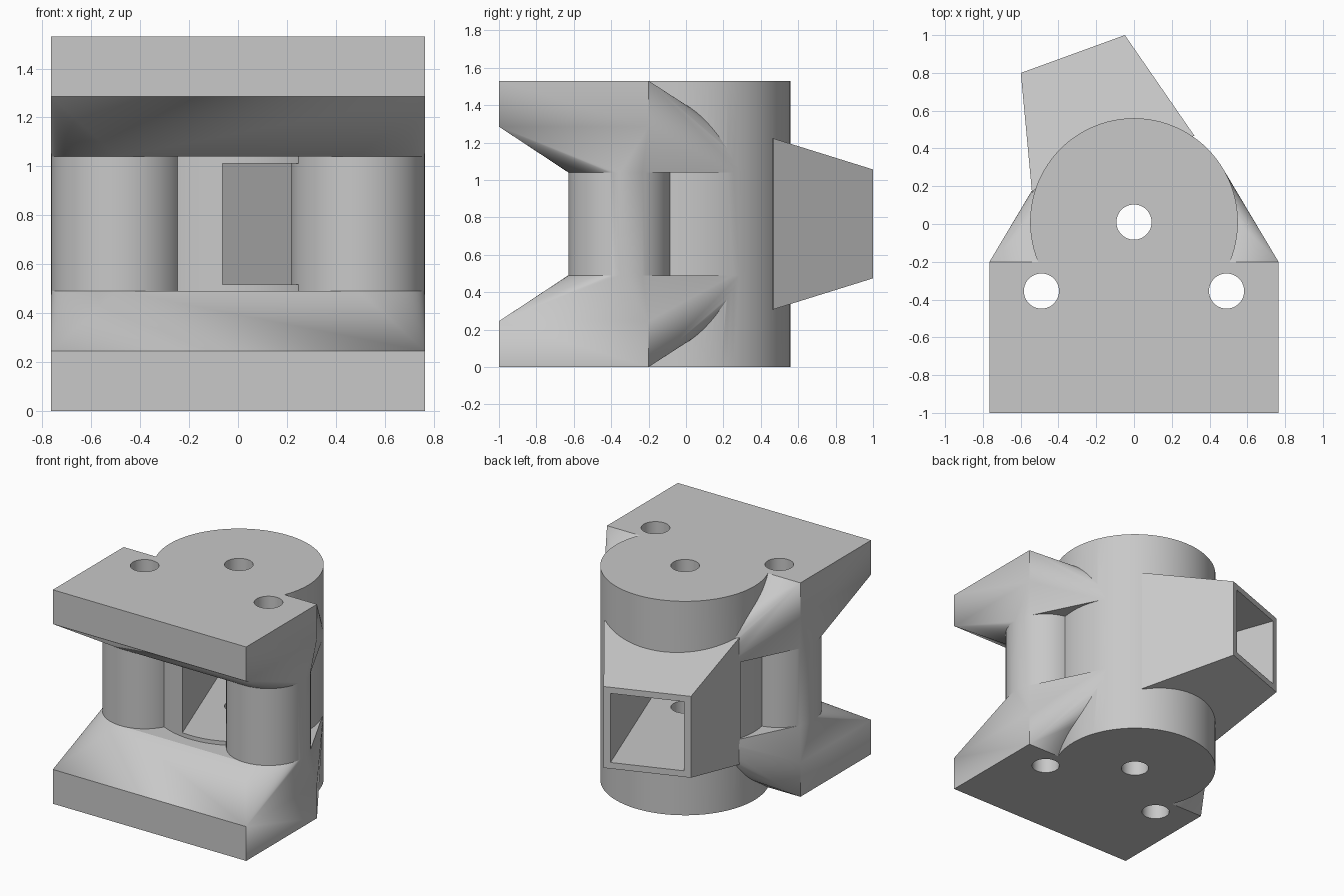
import bpy
import bmesh
from math import cos, sin, tau, radians
from mathutils import Matrix, Vector

cube = bpy.data.objects.get("Cube")
if cube:
    bpy.data.objects.remove(cube, do_unlink=True)

HEIGHT = 1.53
MID = HEIGHT / 2
AXIS_Y = 0.01                      # centre of the main barrel
BARREL_R = 0.55
PILLAR = (0.49, -0.355)
PILLAR_R = 0.274
HOLE_R = 0.093
GAP_LOW = 0.49                     # inner face of the lower flange

grey = bpy.data.materials.new("plain_grey")
grey.use_nodes = True
grey.diffuse_color = (0.58, 0.58, 0.58, 1)
grey.node_tree.nodes["Principled BSDF"].inputs["Base Color"].default_value = grey.diffuse_color


def ring(x, y, z, r, n=96):
    return [Vector((x + r * cos(tau * i / n), y + r * sin(tau * i / n), z)) for i in range(n)]


def rect(hx, y, hz):
    """Rectangle facing along y, centred on the duct axis."""
    return [Vector((sx * hx, y, sz * hz)) for sx in (-1, 1) for sz in (-1, 1)]


def hull(name, points):
    """Convex solid around the points."""
    bm = bmesh.new()
    for p in points:
        bm.verts.new(p)
    res = bmesh.ops.convex_hull(bm, input=bm.verts)
    loose = [v for v in bm.verts if not v.link_faces]
    bmesh.ops.delete(bm, geom=loose, context='VERTS')
    bmesh.ops.dissolve_limit(bm, angle_limit=radians(0.1), verts=bm.verts, edges=bm.edges)
    bmesh.ops.recalc_face_normals(bm, faces=bm.faces)
    mesh = bpy.data.meshes.new(name)
    bm.to_mesh(mesh)
    bm.free()
    mesh.materials.append(grey)
    obj = bpy.data.objects.new(name, mesh)
    bpy.context.collection.objects.link(obj)
    return obj


def cylinder(name, x, y, r, z0, z1):
    return hull(name, ring(x, y, z0, r) + ring(x, y, z1, r))


def combine(target, other, operation):
    """Boolean the other solid into the target, then remove it."""
    mod = target.modifiers.new(operation.lower(), 'BOOLEAN')
    mod.operation = operation
    mod.solver = 'EXACT'
    mod.object = other
    bpy.context.view_layer.objects.active = target
    bpy.ops.object.modifier_apply(modifier=mod.name)
    bpy.data.objects.remove(other, do_unlink=True)


# Main barrel
body = cylinder("bracket_body", 0, AXIS_Y, BARREL_R, 0, HEIGHT)

# Tapered square nozzle, turned toward the back right, with a straight duct
turn = Matrix.Translation((0, AXIS_Y, MID)) @ Matrix.Rotation(radians(20), 4, 'Z')
nozzle = hull("nozzle", [turn @ p for p in rect(0.457, 0.32, 0.457) + rect(0.293, 0.947, 0.291)])
duct = hull("duct_cutter", [turn @ p for p in rect(0.247, -0.8, 0.247) + rect(0.247, 1.2, 0.247)])
combine(body, nozzle, 'UNION')
combine(body, duct, 'DIFFERENCE')

# Two pillars between the flanges
for side in (-1, 1):
    pillar = cylinder("pillar", side * PILLAR[0], PILLAR[1], PILLAR_R, GAP_LOW - 0.05, HEIGHT - GAP_LOW + 0.05)
    combine(body, pillar, 'UNION')

# Flanges: a square plate blended into the barrel and pillar outlines
for name, flip in (("lower_flange", False), ("upper_flange", True)):
    pts = [Vector((x, y, z)) for x in (-0.765, 0.765) for y in (-1, -0.2) for z in (0, 0.245)]
    pts += ring(0, AXIS_Y, GAP_LOW, BARREL_R)
    for side in (-1, 1):
        pts += ring(side * PILLAR[0], PILLAR[1], GAP_LOW, PILLAR_R)
    if flip:
        pts = [Vector((p.x, p.y, HEIGHT - p.z)) for p in pts]
    combine(body, hull(name, pts), 'UNION')

# Bolt holes through the barrel and both pillars
for x, y in ((0, AXIS_Y), PILLAR, (-PILLAR[0], PILLAR[1])):
    combine(body, cylinder("hole_cutter", x, y, HOLE_R, -0.1, HEIGHT + 0.1), 'DIFFERENCE')

# Smooth curved walls, keep the edges crisp
bpy.ops.object.select_all(action='DESELECT')
body.select_set(True)
bpy.context.view_layer.objects.active = body
bpy.ops.object.shade_smooth_by_angle(angle=radians(20))
